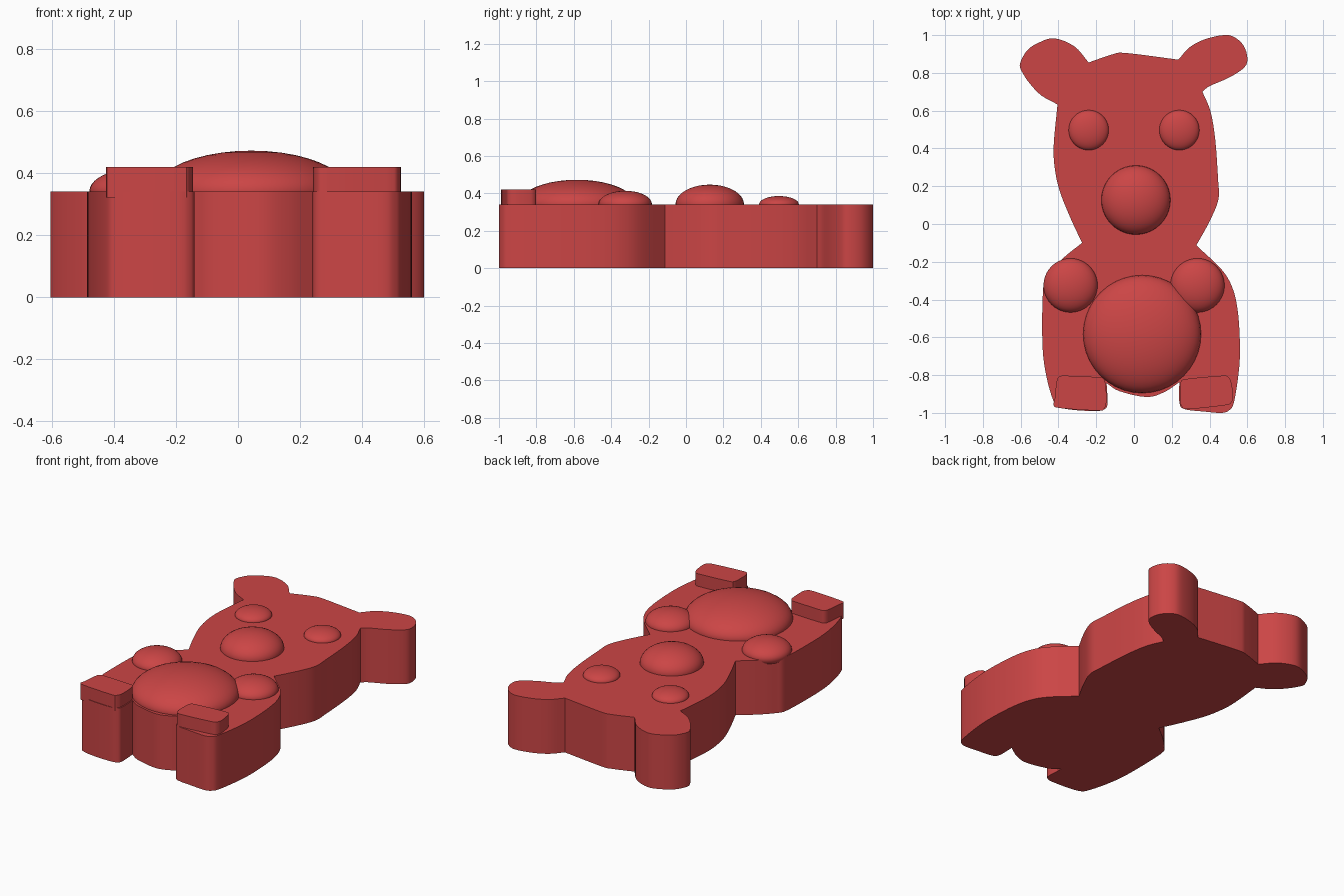
import bpy, bmesh, math
from mathutils import Vector

if "Cube" in bpy.data.objects:
    bpy.data.objects.remove(bpy.data.objects["Cube"])

TOP = 0.342

red = bpy.data.materials.new("red")
red.diffuse_color = (0.60, 0.06, 0.06, 1)
red.use_nodes = True
red.node_tree.nodes["Principled BSDF"].inputs["Base Color"].default_value = red.diffuse_color


def finish(obj):
    obj.data.materials.append(red)
    bpy.ops.object.select_all(action='DESELECT')
    obj.select_set(True)
    bpy.context.view_layer.objects.active = obj
    bpy.ops.object.shade_smooth_by_angle(angle=math.radians(30))


def smooth_run(pts, steps=4):
    """Catmull-Rom through an open run of points; its last point is left out."""
    p = [Vector(q) for q in pts]
    p = [2 * p[0] - p[1]] + p + [2 * p[-1] - p[-2]]
    out = []
    for a, b, c, d in zip(p, p[1:], p[2:], p[3:]):
        for i in range(steps):
            t = i / steps
            out.append(0.5 * (2 * b + (c - a) * t + (2 * a - 5 * b + 4 * c - d) * t**2
                              + (3 * b - a - 3 * c + d) * t**3))
    return out


def slab(name, outline, z0, z1):
    bm = bmesh.new()
    face = bm.faces.new([bm.verts.new((p[0], p[1], z0)) for p in outline])
    ext = bmesh.ops.extrude_face_region(bm, geom=[face])
    bmesh.ops.translate(bm, vec=(0, 0, z1 - z0),
                        verts=[v for v in ext["geom"] if isinstance(v, bmesh.types.BMVert)])
    bmesh.ops.recalc_face_normals(bm, faces=bm.faces)
    mesh = bpy.data.meshes.new(name)
    bm.to_mesh(mesh)
    bm.free()
    obj = bpy.data.objects.new(name, mesh)
    bpy.context.collection.objects.link(obj)
    finish(obj)


def dome(name, x, y, r, height):
    bpy.ops.mesh.primitive_uv_sphere_add(segments=40, ring_count=20, radius=1, location=(x, y, TOP))
    obj = bpy.context.object
    obj.name = name
    obj.scale = (r, r, height)
    finish(obj)


# Outline runs, counter-clockwise, each ending at a sharp corner
left_ear = [(-.24, .855), (-.315, .94), (-.42, .983), (-.50, .962), (-.565, .92), (-.603, .85),
            (-.595, .81), (-.553, .745), (-.49, .68), (-.405, .633)]
left_head = [(-.405, .633), (-.425, .42), (-.42, .30), (-.395, .18), (-.34, .04), (-.275, -.10)]
left_side = [(-.275, -.10), (-.37, -.176), (-.447, -.255), (-.48, -.33), (-.485, -.635),
             (-.463, -.81), (-.425, -.94), (-.394, -.97), (-.315, -.985), (-.20, -.99),
             (-.156, -.98), (-.14, -.95), (-.145, -.843)]
belly_edge = [(-.145, -.843), (-.077, -.885), (.066, -.916), (.16, -.89), (.24, -.838)]
right_side = [(.24, -.838), (.24, -.943), (.267, -.98), (.373, -.993), (.463, -1.0), (.505, -.985),
              (.53, -.94), (.557, -.76), (.56, -.61), (.548, -.45), (.52, -.335), (.463, -.24),
              (.33, -.113)]
right_head = [(.33, -.113), (.40, .014), (.447, .13), (.445, .237), (.43, .448), (.405, .596),
              (.362, .70)]
right_ear = [(.362, .70), (.40, .73), (.505, .776), (.585, .83), (.60, .88), (.58, .945),
             (.53, .99), (.473, 1.0), (.373, .977), (.294, .935), (.235, .87)]
head_top = [(.235, .87), (-.04, .905), (-.114, .898), (-.24, .855)]

outline = []
for run in (left_ear, left_head, left_side, belly_edge, right_side, right_head, right_ear, head_top):
    outline += smooth_run(run)
slab("bear_body", outline, 0, TOP)

# Domed features
dome("belly", 0.043, -0.583, 0.312, 0.131)
dome("snout", 0.01, 0.127, 0.183, 0.105)
for side, s in (("left", -1), ("right", 1)):
    dome(side + "_eye", s * 0.24, 0.497, 0.106, 0.044)
    dome(side + "_paw", s * 0.336, -0.325, 0.143, 0.072)

# Raised foot pads with rounded corners
left_pad = [(-.42, -.93), (-.425, -.96), (-.39, -.975), (-.19, -.988), (-.157, -.975), (-.146, -.94),
            (-.15, -.85), (-.165, -.815), (-.20, -.81), (-.36, -.803), (-.40, -.81), (-.412, -.85)]
right_pad = [(.243, -.94), (.255, -.97), (.29, -.98), (.48, -.96), (.515, -.945), (.525, -.91),
             (.515, -.84), (.50, -.81), (.465, -.803), (.28, -.82), (.25, -.832), (.243, -.87)]
for name, pts in (("left_foot_pad", left_pad), ("right_foot_pad", right_pad)):
    slab(name, smooth_run(pts + pts[:1], 3), TOP - 0.02, 0.421)
